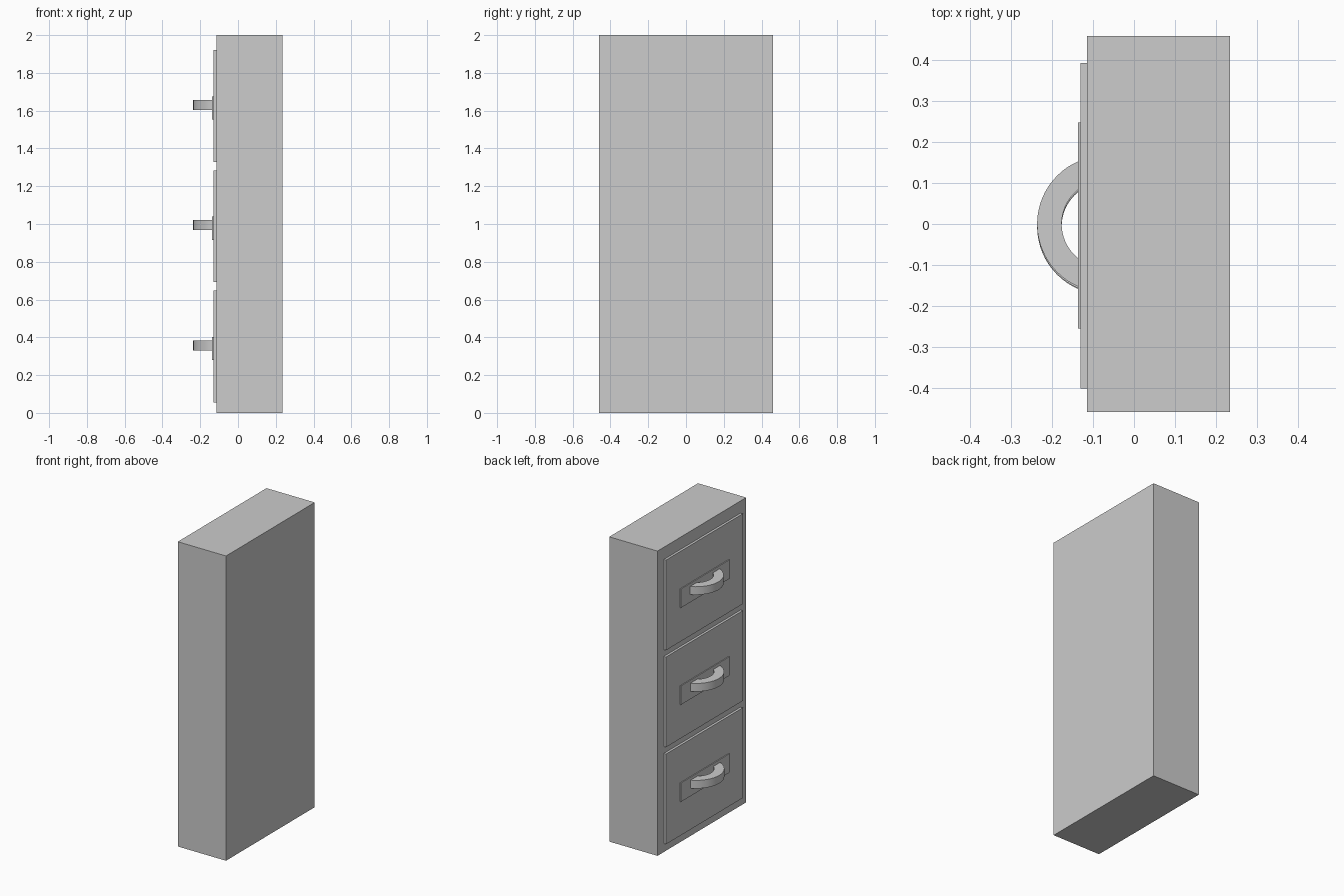
import bpy, bmesh, math

if "Cube" in bpy.data.objects:
    bpy.data.objects.remove(bpy.data.objects["Cube"], do_unlink=True)

# One plain grey for the whole cabinet
GREY = (0.604, 0.604, 0.604, 1.0)
grey = bpy.data.materials.new("light_grey")
grey.use_nodes = True
grey.diffuse_color = GREY
grey.node_tree.nodes["Principled BSDF"].inputs["Base Color"].default_value = GREY


def finish(name, bm):
    bmesh.ops.recalc_face_normals(bm, faces=bm.faces)
    mesh = bpy.data.meshes.new(name)
    bm.to_mesh(mesh)
    bm.free()
    mesh.materials.append(grey)
    obj = bpy.data.objects.new(name, mesh)
    bpy.context.collection.objects.link(obj)
    return obj


def box(name, xs, ys, zs):
    bm = bmesh.new()
    bmesh.ops.create_cube(bm, size=1)
    for v in bm.verts:
        v.co = [(a + b) / 2 + c * (b - a) for c, (a, b) in zip(v.co, (xs, ys, zs))]
    return finish(name, bm)


def half_ring(name, cx, cy, inner, outer, z0, z1, steps=32):
    """Square-section arch bulging toward -x, with its feet sunk in the cabinet."""
    bm = bmesh.new()
    sections = []
    for i in range(steps + 1):
        a = math.pi / 2 + math.pi * i / steps
        sections.append([bm.verts.new((cx + r * math.cos(a), cy + r * math.sin(a), z))
                         for r, z in ((inner, z0), (outer, z0), (outer, z1), (inner, z1))])
    for s, t in zip(sections, sections[1:]):
        for k in range(4):
            n = (k + 1) % 4
            bm.faces.new((s[k], s[n], t[n], t[k]))
    bm.faces.new(sections[0])
    bm.faces.new(sections[-1])
    obj = finish(name, bm)
    bpy.ops.object.select_all(action="DESELECT")
    obj.select_set(True)
    bpy.context.view_layer.objects.active = obj
    bpy.ops.object.shade_smooth_by_angle(angle=math.radians(30))


# Cabinet body
BODY_FRONT = -0.115
box("cabinet_body", (BODY_FRONT, 0.235), (-0.46, 0.46), (0, 2))

# Three drawers: front panel, handle plate and arched pull
drawers = (("bottom", 0.055, -0.006), ("middle", 0.692, -0.004), ("top", 1.328, 0.0))
for label, z, shift in drawers:
    box(label + "_drawer_front", (-0.131, BODY_FRONT + 0.02), (-0.402, 0.394), (z, z + 0.592))
    box(label + "_handle_plate", (-0.137, BODY_FRONT), (-0.255, 0.248), (z + 0.224, z + 0.348))
    half_ring(label + "_handle", -0.07, shift, 0.107, 0.167, z + 0.275, z + 0.328)
